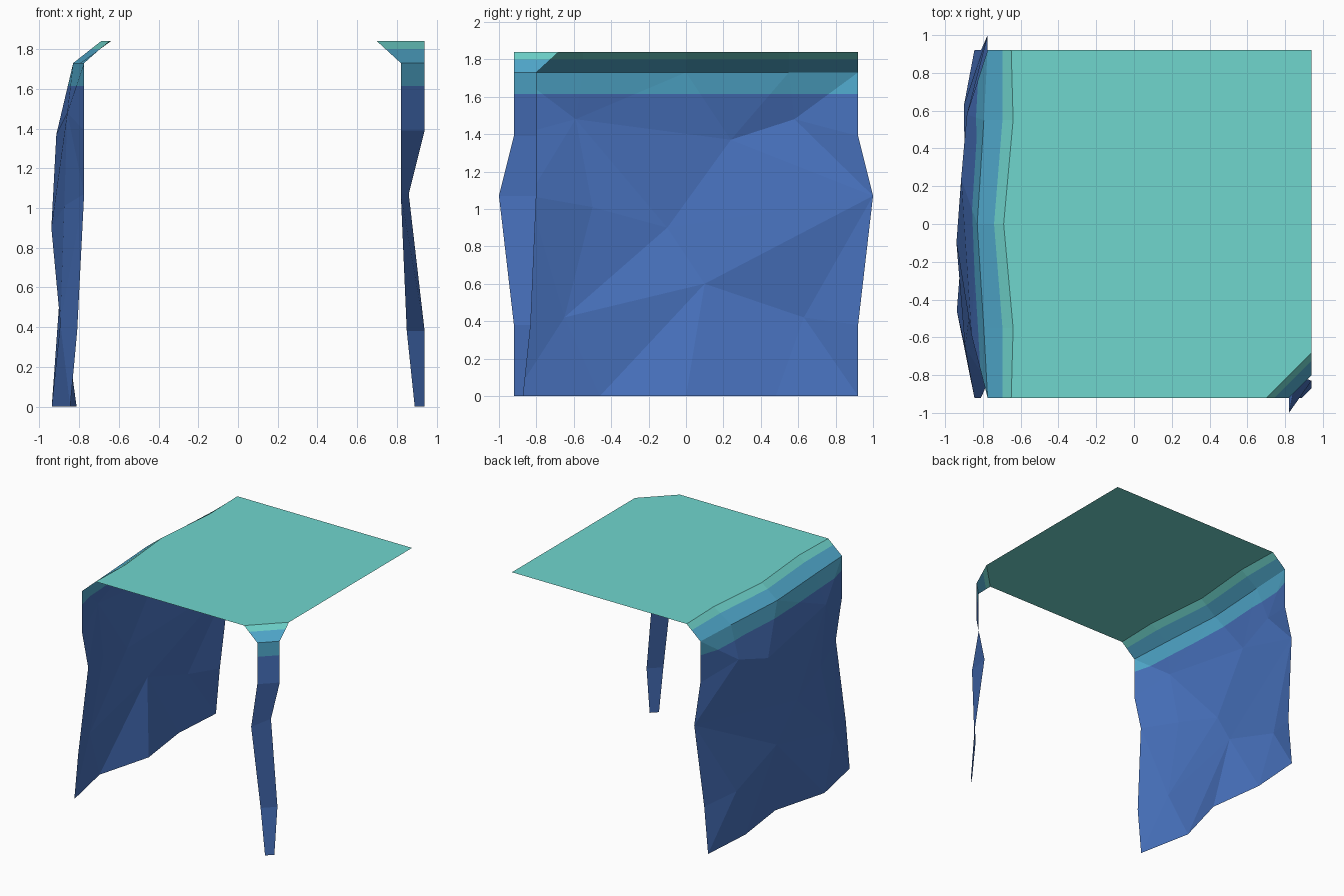
import bpy, bmesh
from mathutils import Vector
from mathutils.geometry import delaunay_2d_cdt

if "Cube" in bpy.data.objects:
    bpy.data.objects.remove(bpy.data.objects["Cube"])


def lin(c):
    return c / 12.92 if c <= 0.04045 else ((c + 0.055) / 1.055) ** 2.4


def material(name, rgb):
    m = bpy.data.materials.new(name)
    m.diffuse_color = (*[lin(v / 255) for v in rgb], 1)
    m.use_nodes = True
    m.node_tree.nodes["Principled BSDF"].inputs["Base Color"].default_value = m.diffuse_color
    return m


MATS = [material("grass teal", (112, 214, 206)),
        material("upper rock light blue", (82, 172, 208)),
        material("rock blue", (72, 114, 190))]


def build(name, verts, faces, outward):
    """Make a flat-shaded sheet facing outward, coloured in bands by height."""
    bm = bmesh.new()
    vs = [bm.verts.new(v) for v in verts]
    for f in faces:
        bm.faces.new([vs[i] for i in f])
    for z in (1.80, 1.615):
        bmesh.ops.bisect_plane(bm, geom=bm.verts[:] + bm.edges[:] + bm.faces[:],
                               plane_co=(0, 0, z), plane_no=(0, 0, 1))
    bm.normal_update()
    for f in bm.faces:
        if f.normal.dot(Vector(outward)) < 0:
            f.normal_flip()
        z = f.calc_center_median().z
        f.material_index = 0 if z > 1.80 else 1 if z > 1.615 else 2
    me = bpy.data.meshes.new(name)
    bm.to_mesh(me)
    bm.free()
    for m in MATS:
        me.materials.append(m)
    ob = bpy.data.objects.new(name, me)
    bpy.context.collection.objects.link(ob)
    return ob


def strip(rows):
    """Quads joining equal-length rows of points."""
    n = len(rows[0])
    verts = [p for r in rows for p in r]
    faces = [(i * n + j, i * n + j + 1, (i + 1) * n + j + 1, (i + 1) * n + j)
             for i in range(len(rows) - 1) for j in range(n - 1)]
    return verts, faces


TOP, LIP = 1.84, 1.73
ys = (-0.92, -0.55, 0, 0.55, 0.92)
crest = [(x, y, TOP) for x, y in zip((-0.65, -0.64, -0.69, -0.64, -0.65), ys)]
brow = [(x, y, LIP) for x, y in zip((-0.775, -0.795, -0.83, -0.795, -0.775), ys)]

# Flat plateau with one clipped corner
plateau = crest + [(0.94, 0.92, TOP), (0.94, -0.68, TOP), (0.70, -0.92, TOP)]
build("plateau_top", plateau, [range(len(plateau))], (0, 0, 1))

# Sloping lip above the left cliff
build("left_cliff_lip", *strip([crest, brow]), (-1, 0, 1))

# Left cliff wall: faceted sheet, outline first, then inner rock points
outline = brow + [
    (-0.775, 0.92, 1.39), (-0.775, 1.0, 1.07), (-0.81, 0.92, 0.38),
    (-0.845, 0.92, 0), (-0.876, 0.48, 0), (-0.813, 0, 0),
    (-0.938, -0.46, 0), (-0.845, -0.92, 0),
    (-0.81, -0.92, 0.38), (-0.775, -0.84, 1.07), (-0.775, -0.92, 1.39)]
inner = [(-0.86, -0.59, 1.48), (-0.915, 0.24, 1.37), (-0.885, 0.58, 1.48),
         (-0.94, -0.10, 0.90), (-0.875, -0.50, 1.01), (-0.895, -0.65, 0.42),
         (-0.895, 0.10, 0.60), (-0.90, 0.63, 0.42)]
pts = outline + inner
n = len(outline)
a, b, c, d, e, f, g, h = range(n, n + 8)
ridges = [(i, (i + 1) % n) for i in range(n)] + [
    (b, 2), (b, d), (d, 6), (d, e), (e, f), (f, 11), (e, 14), (d, g), (g, h),
    (h, 7), (a, b), (a, 15), (a, e), (b, c), (c, 5)]
res = delaunay_2d_cdt([Vector((p[1], p[2])) for p in pts], ridges, [], 1, 1e-5)
wall = [(pts[o[0]][0], v.x, v.y) for v, o in zip(res[0], res[3])]
build("left_cliff_wall", wall, res[2], (-1, 0, 0))

# Narrow cliff column under the clipped corner
column = [
    [(0.70, -0.92, TOP), (0.94, -0.68, TOP)],
    [(0.82, -0.92, LIP), (0.94, -0.80, LIP)],
    [(0.82, -0.92, 1.39), (0.94, -0.80, 1.39)],
    [(0.82, -1.0, 1.07), (0.86, -0.80, 1.07)],
    [(0.85, -0.92, 0.38), (0.94, -0.83, 0.38)],
    [(0.89, -0.92, 0), (0.94, -0.87, 0)]]
build("corner_cliff_column", *strip(column), (1, -1, 0))
